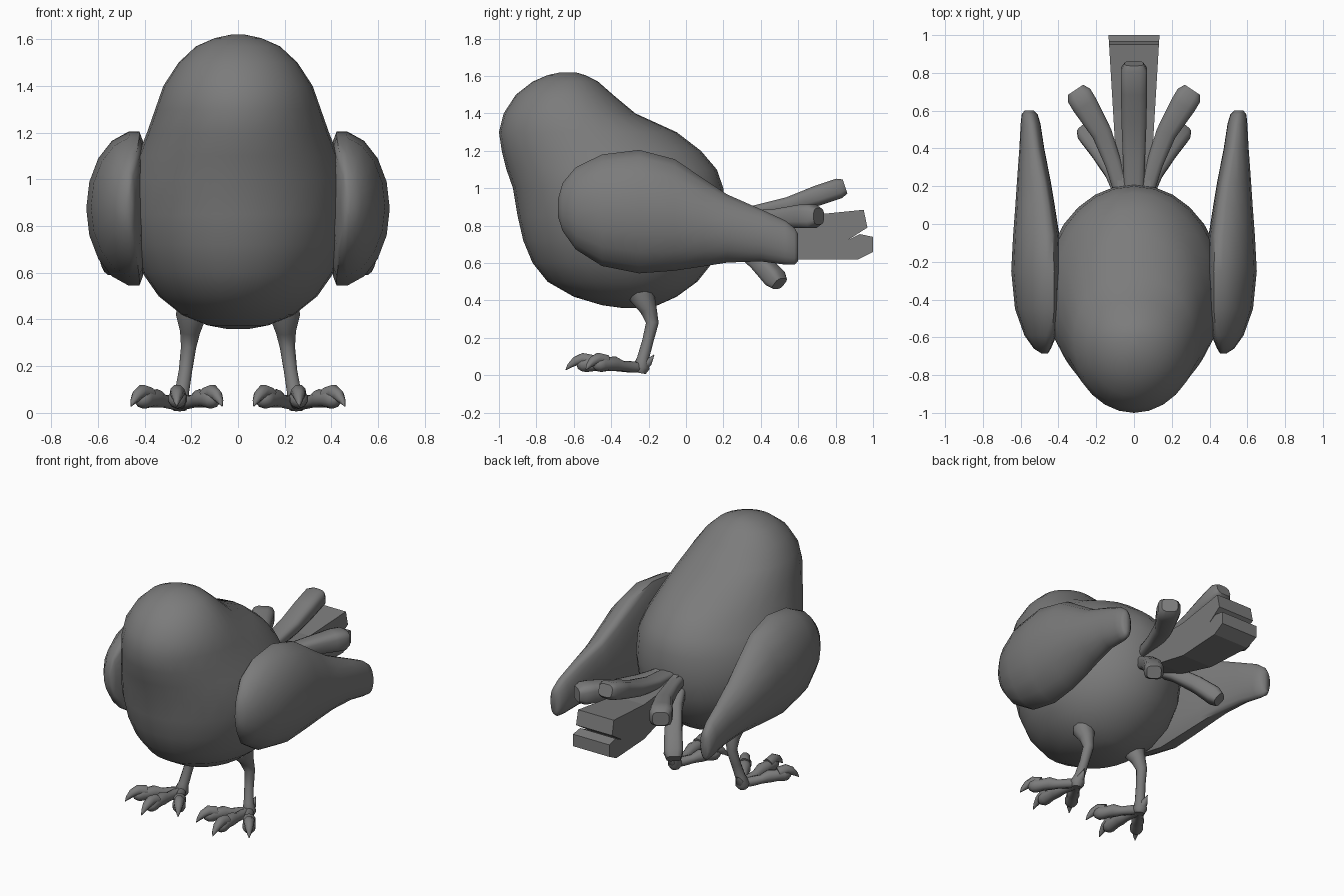
import bpy, bmesh, math
from mathutils import Vector

if "Cube" in bpy.data.objects:
    bpy.data.objects.remove(bpy.data.objects["Cube"])

grey = bpy.data.materials.new("plain_grey")
grey.diffuse_color = (0.2, 0.2, 0.2, 1)
grey.use_nodes = True
grey.node_tree.nodes["Principled BSDF"].inputs["Base Color"].default_value = grey.diffuse_color


def finish(name, bm, angle=50):
    bmesh.ops.recalc_face_normals(bm, faces=bm.faces)
    me = bpy.data.meshes.new(name)
    bm.to_mesh(me)
    bm.free()
    me.materials.append(grey)
    ob = bpy.data.objects.new(name, me)
    bpy.context.collection.objects.link(ob)
    bpy.ops.object.select_all(action='DESELECT')
    ob.select_set(True)
    bpy.context.view_layer.objects.active = ob
    if angle:
        bpy.ops.object.shade_smooth_by_angle(angle=math.radians(angle))
    return ob


def loft(name, rings, angle=50):
    """Skin a list of equal-length point rings and close both ends."""
    bm = bmesh.new()
    rows = [[bm.verts.new(p) for p in r] for r in rings]
    n = len(rows[0])
    for a, b in zip(rows, rows[1:]):
        for i in range(n):
            j = (i + 1) % n
            bm.faces.new((a[i], a[j], b[j], b[i]))
    bm.faces.new(rows[0])
    bm.faces.new(rows[-1])
    return finish(name, bm, angle)


def tube(name, stations, n=10, power=1.0):
    """Sweep along (x, y, z, half_width, half_height); power < 1 squares the section."""
    pts = [Vector(s[:3]) for s in stations]
    rings = []
    for i, s in enumerate(stations):
        t = (pts[min(i + 1, len(pts) - 1)] - pts[max(i - 1, 0)]).normalized()
        ref = Vector((0, 0, 1)) if abs(t.z) < 0.9 else Vector((0, 1, 0))
        side = t.cross(ref).normalized()
        up = side.cross(t)
        ring = []
        for k in range(n):
            a = 2 * math.pi * (k + 0.5) / n
            c, d = math.cos(a), math.sin(a)
            c = math.copysign(abs(c) ** power, c)
            d = math.copysign(abs(d) ** power, d)
            ring.append(pts[i] + side * c * s[3] + up * d * s[4])
        rings.append(ring)
    return loft(name, rings)


# Body and head in one skin: height, front y, widest y, back y, half width
body = [
    (.36, -.34, -.30, -.22, .05), (.375, -.45, -.30, -.15, .13),
    (.42, -.60, -.30, -.05, .24), (.50, -.74, -.31, .06, .34),
    (.60, -.82, -.32, .14, .41), (.72, -.87, -.33, .19, .455),
    (.85, -.90, -.35, .21, .475), (1.0, -.925, -.37, .20, .465),
    (1.1, -.96, -.42, .165, .43), (1.2, -.985, -.48, .08, .39),
    (1.3, -1.0, -.56, -.05, .355), (1.4, -.975, -.61, -.27, .32),
    (1.5, -.91, -.63, -.39, .255), (1.57, -.82, -.63, -.47, .18),
    (1.605, -.74, -.63, -.54, .10), (1.62, -.67, -.63, -.59, .03)]
rings = []
for z, yf, yw, yb, w in body:
    ring = []
    for k in range(28):
        a = 2 * math.pi * k / 28
        s = math.sin(a)
        ring.append((w * math.cos(a), yw + s * ((yb - yw) if s > 0 else (yw - yf)), z))
    rings.append(ring)
loft("body", rings, 60)

# Wing sections: y, bottom z, top z, inner x, edge x, outer x
wing = [
    (-.685, .85, .94, .455, .47, .49), (-.66, .77, 1.03, .44, .46, .53),
    (-.59, .67, 1.115, .41, .44, .58), (-.45, .58, 1.185, .39, .43, .63),
    (-.25, .54, 1.21, .385, .43, .65), (-.06, .555, 1.16, .395, .44, .64),
    (.10, .58, 1.05, .42, .46, .628), (.22, .60, .97, .44, .48, .62),
    (.40, .607, .89, .475, .52, .607), (.53, .59, .83, .495, .54, .60),
    (.58, .59, .79, .51, .55, .595), (.60, .61, .755, .53, .555, .58)]
for sx, side in ((1, "right"), (-1, "left")):
    rings = []
    for y, zb, zt, xi, xe, xo in wing:
        ring = []
        for k in range(18):
            a = 2 * math.pi * k / 18
            c = math.cos(a)
            x = xe + c * ((xo - xe) if c > 0 else (xe - xi))
            ring.append((sx * x, y, (zt + zb) / 2 + math.sin(a) * (zt - zb) / 2))
        rings.append(ring)
    loft("wing_" + side, rings, 60)

# Main tail: widening slab with a notched end
outline = [(.1, .76), (.35, .68), (.6, .62), (.92, .62), (1, .66), (1, .74),
           (.93, .755), (.86, .72), (.97, .79), (.95, .885), (.6, .85), (.35, .86), (.1, .9)]
bm = bmesh.new()
left, right = [[bm.verts.new((s * (.075 + .06 * y), y, z)) for y, z in outline] for s in (-1, 1)]
bm.faces.new(left)
bm.faces.new(right)
for i in range(len(outline)):
    j = (i + 1) % len(outline)
    bm.faces.new((left[i], left[j], right[j], right[i]))
finish("main_tail", bm, 0)

# Tail feathers around the main tail
tube("top_tail_feather", [
    (0, .12, .86, .05, .03), (0, .35, .87, .06, .035), (0, .55, .91, .068, .045),
    (0, .70, .96, .07, .055), (0, .82, 1.0, .07, .055), (0, .85, 1.01, .05, .04)], 12, .6)
for sx, side in ((1, "right"), (-1, "left")):
    tube("upper_tail_feather_" + side, [
        (sx * .05, .12, .84, .04, .04), (sx * .11, .32, .84, .045, .04),
        (sx * .17, .48, .84, .055, .05), (sx * .26, .63, .85, .07, .065),
        (sx * .29, .68, .85, .07, .065), (sx * .31, .71, .85, .05, .045)], 12, .6)
    tube("lower_tail_feather_" + side, [
        (sx * .05, .12, .80, .04, .04), (sx * .11, .27, .71, .045, .045),
        (sx * .18, .39, .61, .055, .05), (sx * .24, .475, .52, .06, .055),
        (sx * .26, .50, .49, .045, .04)], 12, .6)

    # Leg with thick thigh and thin shank
    tube("leg_" + side, [
        (sx * .195, -.25, .50, .07, .07), (sx * .20, -.235, .42, .068, .068),
        (sx * .205, -.20, .35, .045, .045), (sx * .212, -.18, .28, .034, .034),
        (sx * .225, -.205, .18, .03, .03), (sx * .24, -.23, .09, .032, .032),
        (sx * .25, -.24, .04, .045, .045), (sx * .25, -.245, .012, .03, .03)])
    tube("back_claw_" + side, [
        (sx * .25, -.24, .04, .03, .03), (sx * .25, -.20, .07, .022, .022),
        (sx * .25, -.17, .11, .002, .002)], 8)

    # Three toes, each with a knuckle and a hooked claw
    for label, dx, dy in (("middle", .01, -.32), ("outer", .165, -.235), ("inner", -.145, -.235)):
        def at(t, z, r):
            return (sx * (.25 + dx * t), -.24 + dy * t, z, r, r)
        tube(label + "_toe_" + side, [
            at(-.05, .04, .025), at(.2, .045, .03), at(.42, .05, .028), at(.6, .062, .04),
            at(.75, .06, .036), at(.9, .06, .042), at(1.0, .055, .036), at(1.07, .05, .015)])
        tube(label + "_claw_" + side, [
            at(.8, .075, .036), at(.98, .09, .032), at(1.1, .075, .025),
            at(1.2, .05, .014), at(1.26, .028, .002)], 8)
